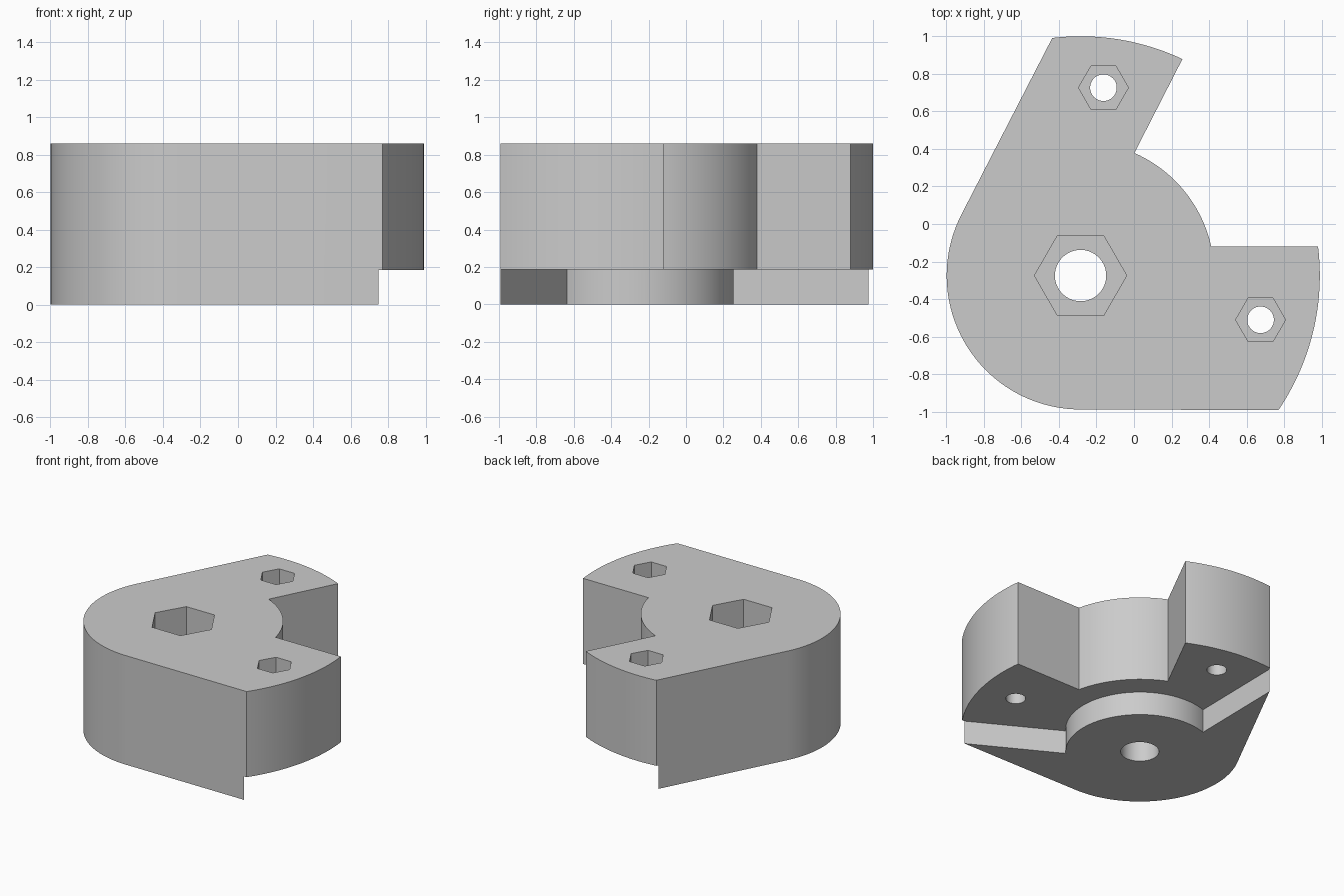
import bpy, bmesh
from math import radians, cos, sin, tau, atan2

cube = bpy.data.objects.get("Cube")
if cube:
    bpy.data.objects.remove(cube, do_unlink=True)

HUB = (-0.285, -0.275)
HUB_R, ARM_R, STEP_R = 0.714, 1.276, 0.53
TOP, STEP = 0.86, 0.185


def arc(radius, start, end, steps=32, centre=HUB):
    """Points on a circle, with angles in degrees."""
    angles = [radians(start + (end - start) * i / steps) for i in range(steps + 1)]
    return [(centre[0] + radius * cos(a), centre[1] + radius * sin(a)) for a in angles]


def ring(radius, sides, centre):
    return arc(radius, 0, 360, sides, centre)[:-1]


def prism(name, outline, low, high):
    """Solid made by raising a closed outline from low to high."""
    bm = bmesh.new()
    base = bm.faces.new([bm.verts.new((x, y, low)) for x, y in outline])
    raised = bmesh.ops.extrude_face_region(bm, geom=[base])["geom"]
    bmesh.ops.translate(bm, vec=(0, 0, high - low),
                        verts=[v for v in raised if isinstance(v, bmesh.types.BMVert)])
    bmesh.ops.recalc_face_normals(bm, faces=bm.faces)
    mesh = bpy.data.meshes.new(name)
    bm.to_mesh(mesh)
    bm.free()
    obj = bpy.data.objects.new(name, mesh)
    bpy.context.collection.objects.link(obj)
    return obj


def cut(body, outline, low, high):
    cutter = prism("cutter", outline, low, high)
    cutter.hide_render = True
    mod = body.modifiers.new("cut", "BOOLEAN")
    mod.operation, mod.solver, mod.object = "DIFFERENCE", "EXACT", cutter
    bpy.context.view_layer.objects.active = body
    bpy.ops.object.modifier_apply(modifier=mod.name)
    bpy.data.objects.remove(cutter, do_unlink=True)


# Two-armed body: hub arc, front arm, inner arc, back arm
outline = (arc(HUB_R, 152.7, 270, 48)
           + arc(ARM_R, -34.2, 7, 24)
           + arc(HUB_R, 12.5, 66.3, 24)
           + arc(ARM_R, 64.8, 96.8, 20))
body = prism("bracket_body", outline, 0, TOP)

# Undercut below both arms, leaving a round step at the hub
undercut = arc(STEP_R, 108.5, -42.8, 48) + [(1.73, -1.535), (2, 2), (-0.435, 1.7)]
cut(body, undercut, -0.1, STEP)

# Hexagonal nut pockets above round through holes
for centre, hex_r, hole_r, depth in [
        (HUB, 0.246, 0.137, 0.45),
        ((-0.163, 0.727), 0.133, 0.071, 0.3),
        ((0.675, -0.511), 0.133, 0.071, 0.3)]:
    cut(body, ring(hole_r, 40, centre), -0.1, TOP + 0.1)
    cut(body, ring(hex_r, 6, centre), TOP - depth, TOP + 0.1)

# Plain grey finish
grey = bpy.data.materials.new("plain_grey")
grey.use_nodes = True
colour = (0.6, 0.6, 0.6, 1)
grey.diffuse_color = colour
grey.node_tree.nodes["Principled BSDF"].inputs["Base Color"].default_value = colour
body.data.materials.clear()
body.data.materials.append(grey)

bpy.ops.object.select_all(action="DESELECT")
body.select_set(True)
bpy.context.view_layer.objects.active = body
bpy.ops.object.shade_smooth_by_angle(angle=radians(25))
